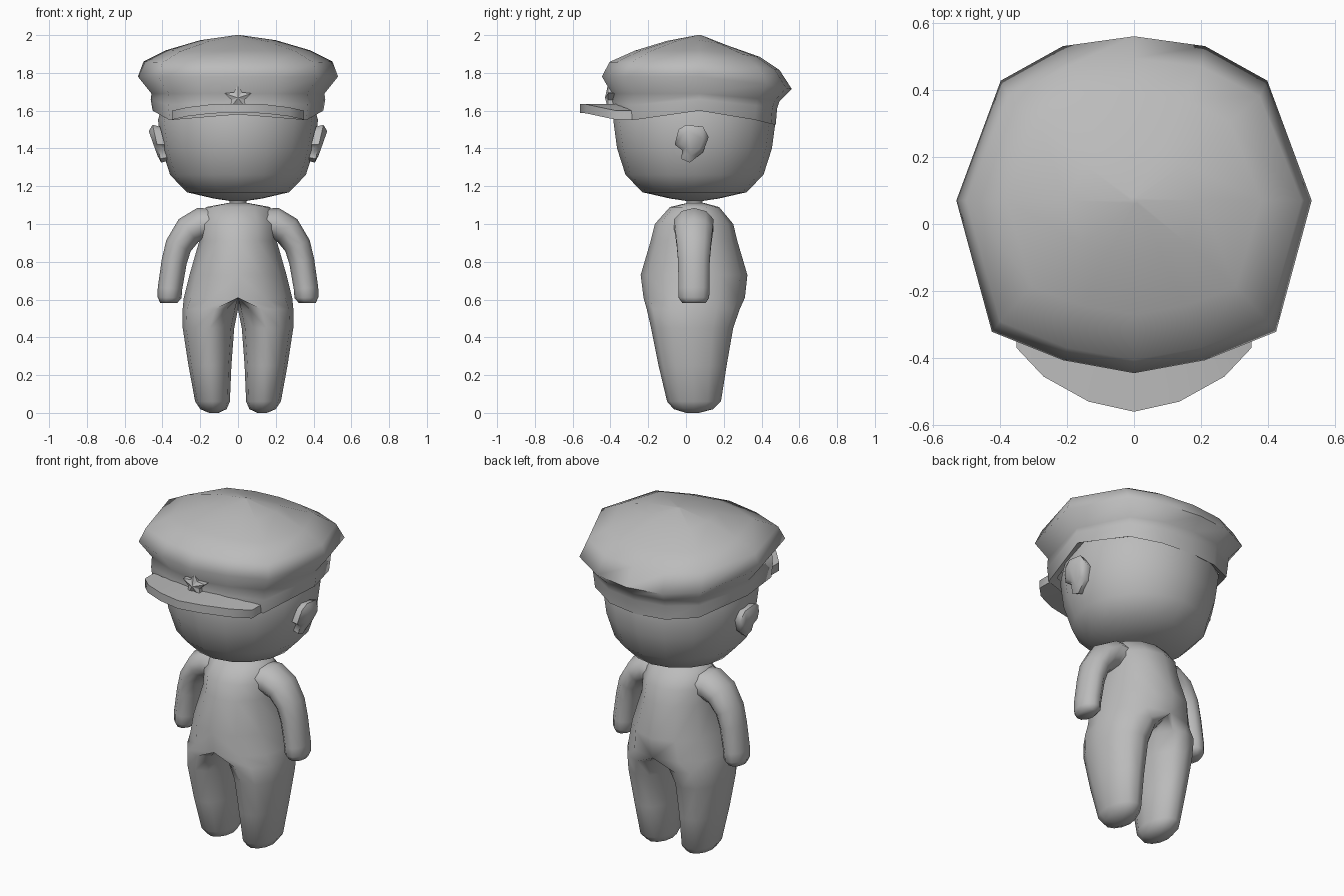
import bpy, bmesh, math
from mathutils import Vector

if "Cube" in bpy.data.objects:
    bpy.data.objects.remove(bpy.data.objects["Cube"])

clay = bpy.data.materials.new("clay_grey")
clay.use_nodes = True
GREY = (0.5, 0.5, 0.5, 1)
clay.diffuse_color = GREY
clay.node_tree.nodes["Principled BSDF"].inputs["Base Color"].default_value = GREY


def finish(name, bm, mirror=False, angle=60):
    bmesh.ops.recalc_face_normals(bm, faces=bm.faces)
    mesh = bpy.data.meshes.new(name)
    bm.to_mesh(mesh)
    bm.free()
    mesh.materials.append(clay)
    obj = bpy.data.objects.new(name, mesh)
    bpy.context.collection.objects.link(obj)
    if mirror:
        obj.modifiers.new("Mirror", 'MIRROR').merge_threshold = 0.0005
    bpy.ops.object.select_all(action='DESELECT')
    obj.select_set(True)
    bpy.context.view_layer.objects.active = obj
    bpy.ops.object.shade_smooth_by_angle(angle=math.radians(angle))
    return obj


def loft(rings, cap_start=True, cap_end=True):
    """Skin closed rings of equal point count."""
    bm = bmesh.new()
    rows = [[bm.verts.new(p) for p in ring] for ring in rings]
    n = len(rows[0])
    for a, b in zip(rows, rows[1:]):
        for i in range(n):
            j = (i + 1) % n
            bm.faces.new((a[i], a[j], b[j], b[i]))
    if cap_start:
        bm.faces.new(rows[0])
    if cap_end:
        bm.faces.new(rows[-1])
    return bm


def oval(center, u, v, n):
    c, u, v = Vector(center), Vector(u), Vector(v)
    return [c + u * math.cos(2 * math.pi * i / n) + v * math.sin(2 * math.pi * i / n)
            for i in range(n)]


# Head: a rounded bowl continuing up inside the cap
head = [(1.12, .03), (1.135, .13), (1.168, .275), (1.26, .365), (1.4, .41), (1.55, .43), (1.66, .40)]
finish("head", loft([oval((0, .045, z), (r * .985, 0, 0), (0, r, 0), 16) for z, r in head]))

# Neck
finish("neck", loft([oval((0, .045, z), (.045, 0, 0), (0, .045, 0), 10) for z in (1.08, 1.15)]))


# Torso and legs: half body; inner side sits on the centre plane above the crotch
def half_section(z, cx, ro, ri, yf, yb):
    cy, ry = (yf + yb) / 2, (yb - yf) / 2
    pts = []
    for i in range(12):
        a = math.pi * (i / 6 - .5)
        r = ro if i <= 6 else ri
        x = cx + (r * math.cos(a) if i not in (0, 6) else 0)
        pts.append((x, cy + ry * math.sin(a), z))
    return pts


sections = [
    (1.11, 0, .06, 0, .0, .1), (1.09, 0, .17, 0, -.085, .175),
    (1.0, 0, .205, 0, -.165, .25), (.91, 0, .205, 0, -.187, .272),
    (.73, 0, .257, 0, -.24, .325), (.61, 0, .287, 0, -.225, .312),
    (.55, .12, .173, .12, -.208, .285), (.45, .15, .143, .13, -.185, .25),
    (.25, .145, .117, .11, -.145, .215), (.06, .135, .092, .092, -.1, .185),
    (.02, .13, .07, .07, -.065, .145), (0, .128, .025, .025, .0, .07)]
bm = loft([half_section(*s) for s in sections])
middle = [f for f in bm.faces if all(v.co.x < .0001 for v in f.verts)]
bmesh.ops.delete(bm, geom=middle, context='FACES')
finish("body_and_legs", bm, mirror=True, angle=80)

# Arms: x, z, tilt in degrees, radius across, radius front to back
arm = [(.10, 1.0, 90, .08, .11), (.20, .998, 80, .088, .11), (.262, .965, 50, .08, .105),
       (.315, .885, 25, .071, .095), (.338, .8, 12, .067, .088), (.36, .66, 4, .065, .086),
       (.362, .61, 2, .063, .085), (.367, .582, 0, .045, .065)]
rings = []
for x, z, tilt, r, ry in arm:
    t = math.radians(tilt)
    rings.append(oval((x, .042, z), (r * math.cos(t), 0, r * math.sin(t)), (0, ry, 0), 10))
finish("arms", loft(rings), mirror=True, angle=80)

# Ears: tilted lobed plates with a narrower outer face
lobe = [(-.04, 1.5), (0, 1.525), (.09, 1.515), (.12, 1.46), (.09, 1.38),
        (.02, 1.325), (-.025, 1.345), (-.02, 1.39), (-.06, 1.42)]
rings = []
for out, size in ((-.03, .9), (.01, 1), (.03, .65)):
    rings.append([(.40 + out + (z - 1.34) * .23, .035 + (y - .035) * size,
                   1.43 + (z - 1.43) * size) for y, z in lobe])
finish("ears", loft(rings), mirror=True)

# Cap: a twelve-sided outline, with front and back heights blended from the sides
outline = [(0, -1, .4), (.4, -.925, .7), (.8, -.76, 1), (1, 0, 0),
           (.75, .73, .65), (.4, .94, .93), (0, 1, 1)]


def cap_ring(rx, yf, yb, zs, zf, zb):
    half = []
    for x, y, w in outline:
        reach, z = (.07 - yf, zf) if y < 0 else (yb - .07, zb)
        half.append((x * rx, .07 + y * reach, zs + (z - zs) * w))
    return half + [(-x, y, z) for x, y, z in half[-2:0:-1]]


cap = [(.41, -.35, .44, 1.62, 1.57, 1.55), (.452, -.39, .475, 1.6, 1.55, 1.525),
       (.462, -.395, .482, 1.66, 1.63, 1.61), (.458, -.392, .495, 1.69, 1.69, 1.65),
       (.53, -.445, .56, 1.78, 1.78, 1.715), (.5, -.405, .495, 1.86, 1.855, 1.815),
       (.38, -.27, .39, 1.92, 1.915, 1.885), (.2, -.1, .22, 1.973, 1.965, 1.945),
       (.01, .06, .08, 2.0, 2.0, 2.0)]
finish("cap", loft([cap_ring(*c) for c in cap], cap_start=False), angle=75)

# Visor: arched plate across the front of the cap
visor = [(.35, -.37, -.28, 1.6), (.27, -.455, -.33, 1.618), (.135, -.53, -.36, 1.634),
         (0, -.56, -.37, 1.636)]
stations = visor + [(-x, a, b, z) for x, a, b, z in visor[-2::-1]]
finish("visor", loft([[(x, a, z - .048), (x, a, z), (x, b, z), (x, b, z - .048)]
                      for x, a, b, z in stations]), angle=45)


# Star badge: five points with a raised centre
def star(y, scale):
    return [(scale * r * math.sin(math.pi * i / 5), y, 1.668 + scale * r * math.cos(math.pi * i / 5))
            for i in range(10) for r in [.076 if i % 2 == 0 else .036]]


finish("star_badge", loft([star(-.37, 1), star(-.412, 1), star(-.428, .05)]), angle=20)
